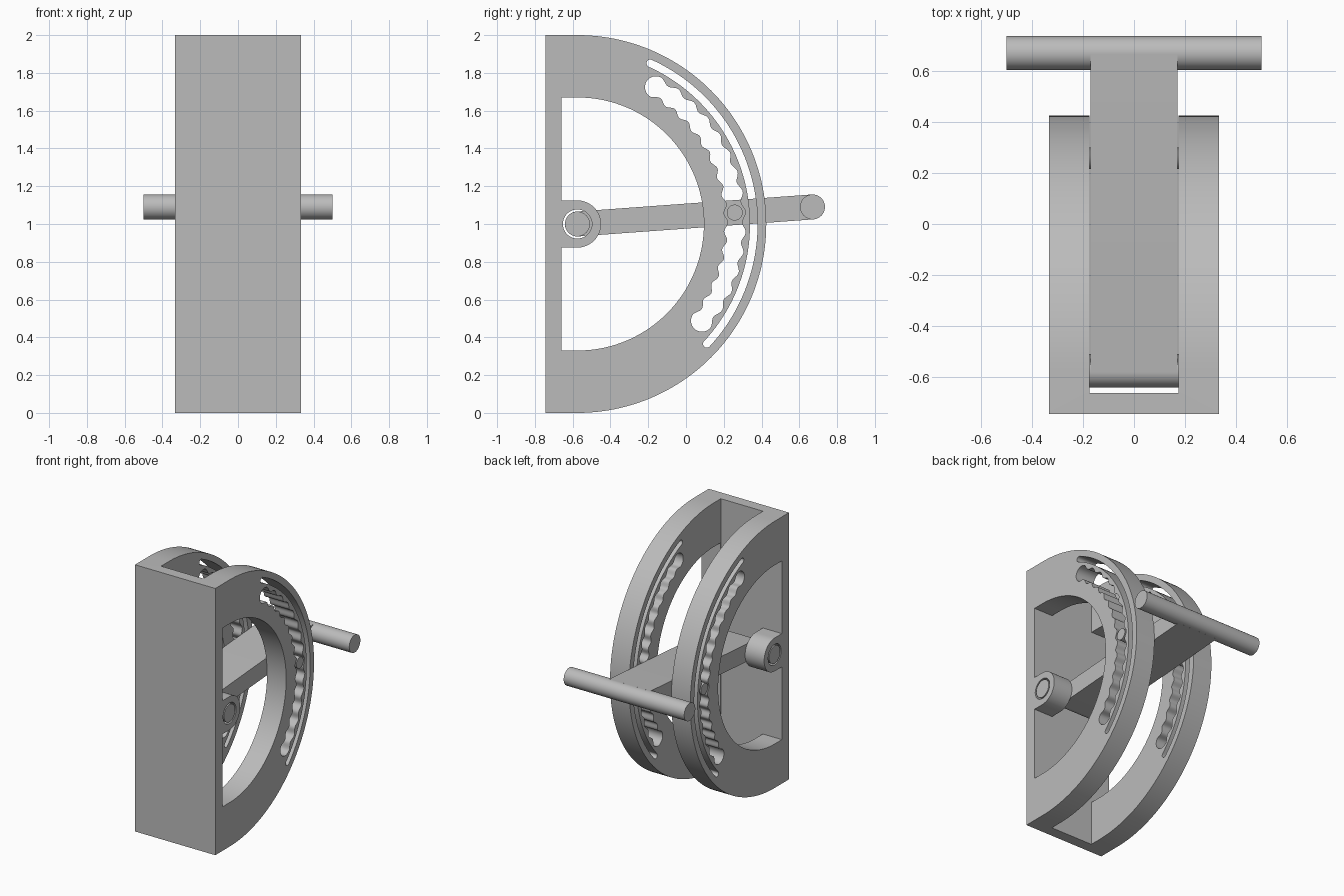
import bpy
import bmesh
from math import sin, cos, pi, radians
from mathutils import Matrix, Vector

if "Cube" in bpy.data.objects:
    bpy.data.objects.remove(bpy.data.objects["Cube"], do_unlink=True)

PIVOT = (-0.575, 1.0)            # hinge centre in (y, z)
FRONT, INNER = -0.745, -0.66     # front wall faces
HALF, GAP = 0.333, 0.175         # frame half width, half gap between side plates
ARM_TILT = radians(4.15)
ARM_LENGTH, ARM_R = 1.248, 0.066
TRACK = 0.835                    # radius of the notched track

grey = bpy.data.materials.new("mid grey")
grey.use_nodes = True
grey.diffuse_color = (0.5, 0.5, 0.5, 1)
grey.node_tree.nodes["Principled BSDF"].inputs["Base Color"].default_value = (0.5, 0.5, 0.5, 1)


def polar(r, a, centre=PIVOT):
    return (centre[0] + r * cos(a), centre[1] + r * sin(a))


def arc(r, a0, a1, n, centre=PIVOT):
    return [polar(r, a0 + (a1 - a0) * i / n, centre) for i in range(n + 1)]


def circle(r, centre=PIVOT, n=40):
    return arc(r, 0, 2 * pi, n, centre)[:-1]


def curved_slot(radius, half_width, low, high, n, end_r):
    """Closed outline of an arc slot; half_width is a function of angle."""
    ts = [low + (high - low) * i / n for i in range(n + 1)]
    outer = [polar(radius + half_width(t), t) for t in ts]
    inner = [polar(radius - half_width(t), t) for t in reversed(ts)]
    top = arc(end_r, high, high + pi, 16, polar(radius, high))
    bottom = arc(end_r, low + pi, low + 2 * pi, 16, polar(radius, low))
    return outer[1:-1] + top + inner[1:-1] + bottom


def extrude(name, loops, x0, x1):
    """Fill (y, z) outlines, later ones being holes, and extrude along x."""
    bm = bmesh.new()
    edges = []
    for pts in loops:
        vs = [bm.verts.new((x0, y, z)) for y, z in pts]
        edges += [bm.edges.new((v, vs[i - 1])) for i, v in enumerate(vs)]
    if len(loops) > 1:
        bmesh.ops.triangle_fill(bm, edges=edges, use_beauty=True, normal=(1, 0, 0))
    else:
        bm.faces.new(vs)
    res = bmesh.ops.extrude_face_region(bm, geom=bm.faces[:], use_keep_orig=True)
    moved = [g for g in res["geom"] if isinstance(g, bmesh.types.BMVert)]
    bmesh.ops.translate(bm, verts=moved, vec=(x1 - x0, 0, 0))
    bmesh.ops.recalc_face_normals(bm, faces=bm.faces[:])
    mesh = bpy.data.meshes.new(name)
    bm.to_mesh(mesh)
    bm.free()
    mesh.materials.append(grey)
    ob = bpy.data.objects.new(name, mesh)
    bpy.context.collection.objects.link(ob)
    return ob


def smooth(ob):
    bpy.ops.object.select_all(action="DESELECT")
    ob.select_set(True)
    bpy.context.view_layer.objects.active = ob
    bpy.ops.object.shade_smooth_by_angle(angle=radians(35))


# Frame outline: D shape, with a window that leaves a hinge boss
body = [(FRONT, 0)] + arc(1.0, -pi / 2, pi / 2, 96) + [(FRONT, 2)]
boss = 0.125
window = ([(INNER, 1 - 0.67)] + arc(0.67, -pi / 2, pi / 2, 72) + [(INNER, 1 + 0.67)]
          + [(INNER, 1 + boss)] + arc(boss, pi / 2, -pi / 2, 24) + [(INNER, 1 - boss)])

# Notched track with evenly spaced positions, and a thin relief slot
STEP = radians(7)
low, high = ARM_TILT - 6 * STEP, ARM_TILT + 8 * STEP
track = curved_slot(TRACK, lambda t: 0.047 + 0.010 * cos(2 * pi * (t - ARM_TILT) / STEP),
                    low, high, 14 * 12, 0.058)
relief = curved_slot(0.934, lambda t: 0.02, radians(-42.8), radians(65.6), 72, 0.02)
frame = extrude("frame", [body, window, circle(0.077), track, relief], -HALF, HALF)

# Remove the middle, leaving two side plates joined by the front wall
cutter = extrude("gap_cutter", [[(INNER - 0.002, -1), (1, -1), (1, 3), (INNER - 0.002, 3)]],
                 -GAP, GAP)
cutter.hide_render = True
cutter.display_type = "WIRE"
cut = frame.modifiers.new("gap", "BOOLEAN")
cut.operation = "DIFFERENCE"
cut.solver = "EXACT"
cut.object = cutter
bpy.context.view_layer.objects.active = frame
bpy.ops.object.modifier_apply(modifier="gap")
bpy.data.objects.remove(cutter, do_unlink=True)
smooth(frame)

# Lever arm, rounded at the hinge
tip = polar(ARM_LENGTH, ARM_TILT)
side = ARM_TILT + pi / 2
lever = (arc(ARM_R, side, side + pi, 24)
         + [polar(ARM_R, side + pi, tip), polar(ARM_R, side, tip)])
smooth(extrude("lever_arm", [lever], -0.17, 0.17))

# Cross handle at the lever tip
smooth(extrude("handle_bar", [circle(ARM_R, tip)], -0.5, 0.5))

# Hinge and locking pins on both sides
for label, sign in (("left", 1), ("right", -1)):
    smooth(extrude(label + "_hinge_pin", [circle(ARM_R)], sign * 0.17, sign * HALF))
    smooth(extrude(label + "_locking_pin", [circle(0.042, polar(TRACK, ARM_TILT))],
                   sign * 0.17, sign * HALF))
